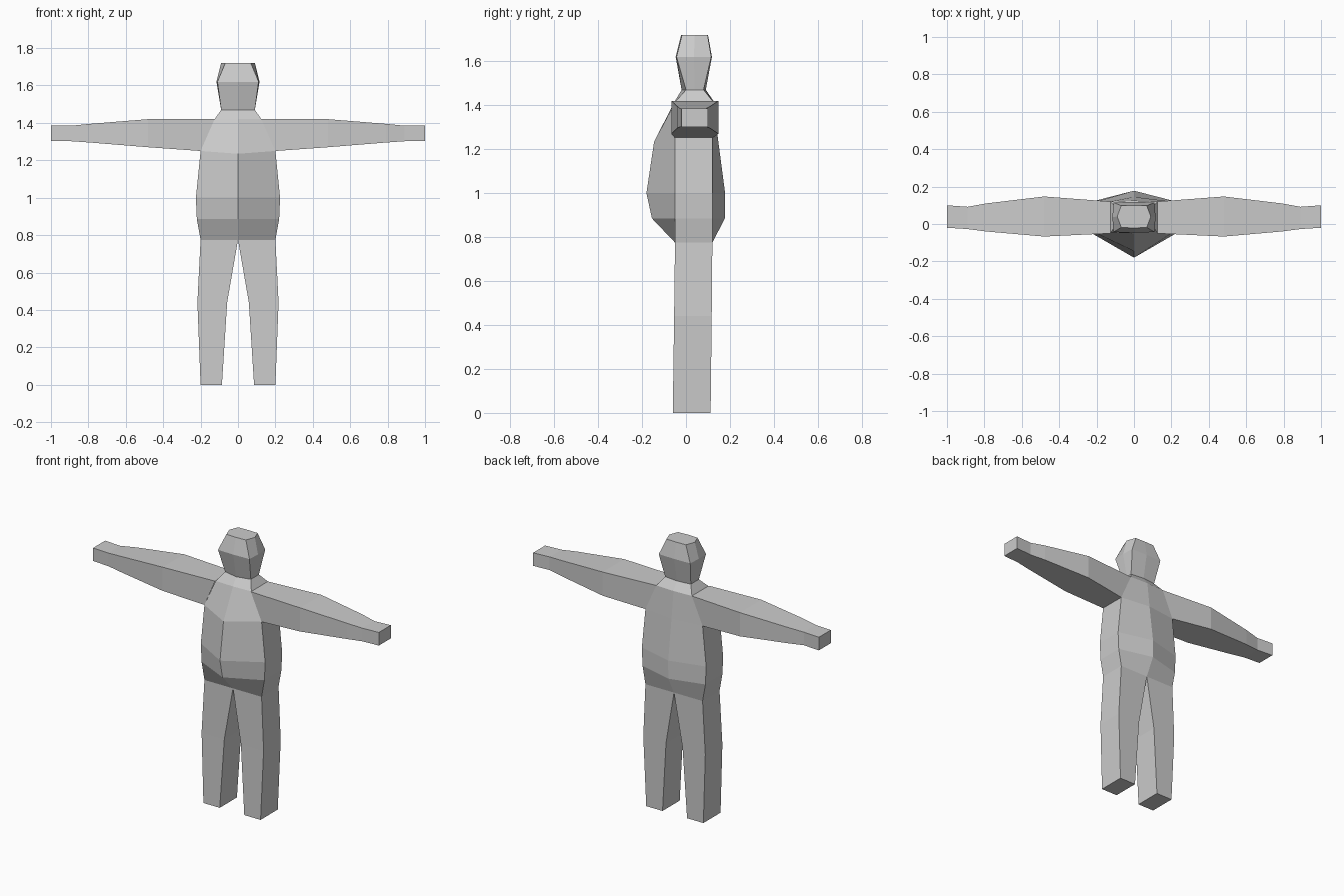
import bpy

if "Cube" in bpy.data.objects:
    bpy.data.objects.remove(bpy.data.objects["Cube"])


def loft(name, rings, cap_end=True, skip=(), mirror=False):
    """Skin a stack of equal-length rings; skip holds (row, side) pairs left open."""
    n = len(rings[0])
    verts = [p for r in rings for p in r]
    faces = [(i * n + k, i * n + (k + 1) % n, (i + 1) * n + (k + 1) % n, (i + 1) * n + k)
             for i in range(len(rings) - 1) for k in range(n) if (i, k) not in skip]
    if cap_end:
        faces.append(tuple(range((len(rings) - 1) * n, len(rings) * n)))
    mesh = bpy.data.meshes.new(name)
    mesh.from_pydata(verts, [], faces)
    mesh.update()
    obj = bpy.data.objects.new(name, mesh)
    bpy.context.collection.objects.link(obj)
    if mirror:
        obj.modifiers.new("Mirror", 'MIRROR')
    return obj


def torso_ring(x, yf, yb, front, back, z, zc=None):
    """Six points: bulging front and back centres, two corners per side."""
    zc = z if zc is None else zc
    return [(0, front, zc), (x, yf, z), (x, yb, z),
            (0, back, z), (-x, yb, z), (-x, yf, z)]


def head_ring(xc, xm, yf, yb, front, back, z):
    """Eight points: as the torso plus a middle point on each side."""
    ym = (yf + yb) / 2
    return [(0, front, z), (xc, yf, z), (xm, ym, z), (xc, yb, z),
            (0, back, z), (-xc, yb, z), (-xm, ym, z), (-xc, yf, z)]


# Torso and neck, open where the arms, legs and head join
loft("torso", [
    torso_ring(0.20, -0.05, 0.12, -0.05, 0.12, 0.775),
    torso_ring(0.22, -0.05, 0.12, -0.155, 0.177, 0.885),
    torso_ring(0.225, -0.05, 0.12, -0.18, 0.178, 1.0),
    torso_ring(0.20, -0.05, 0.12, -0.145, 0.145, 1.25, 1.235),
    torso_ring(0.125, -0.045, 0.12, -0.05, 0.125, 1.42),
    torso_ring(0.09, 0.0, 0.08, -0.02, 0.09, 1.47),
], cap_end=False, skip={(3, 1), (3, 4)})

# Head
loft("head", [
    head_ring(0.09, 0.09, 0.0, 0.08, -0.02, 0.09, 1.47),
    head_ring(0.11, 0.115, -0.043, 0.115, -0.047, 0.118, 1.62),
    head_ring(0.068, 0.09, -0.018, 0.098, -0.022, 0.1, 1.72),
])

# Arms: x at bottom, x at top, y range, z range
arm = [(0.20, 0.125, -0.05, 0.12, 1.25, 1.42),
       (0.48, 0.48, -0.067, 0.147, 1.27, 1.42),
       (0.79, 0.79, -0.04, 0.11, 1.295, 1.395),
       (0.89, 0.89, -0.027, 0.092, 1.302, 1.385),
       (1.0, 1.0, -0.02, 0.10, 1.302, 1.385)]
loft("arms", [[(xb, y0, z0), (xb, y1, z0), (xt, y1, z1), (xt, y0, z1)]
              for xb, xt, y0, y1, z0, z1 in arm], mirror=True)

# Legs: x range, y range, height
leg = [(0.0, 0.20, -0.05, 0.12, 0.775),
       (0.058, 0.217, -0.054, 0.117, 0.44),
       (0.086, 0.20, -0.06, 0.112, 0.0)]
loft("legs", [[(x0, y0, z), (x0, y1, z), (x1, y1, z), (x1, y0, z)]
              for x0, x1, y0, y1, z in leg], mirror=True)
